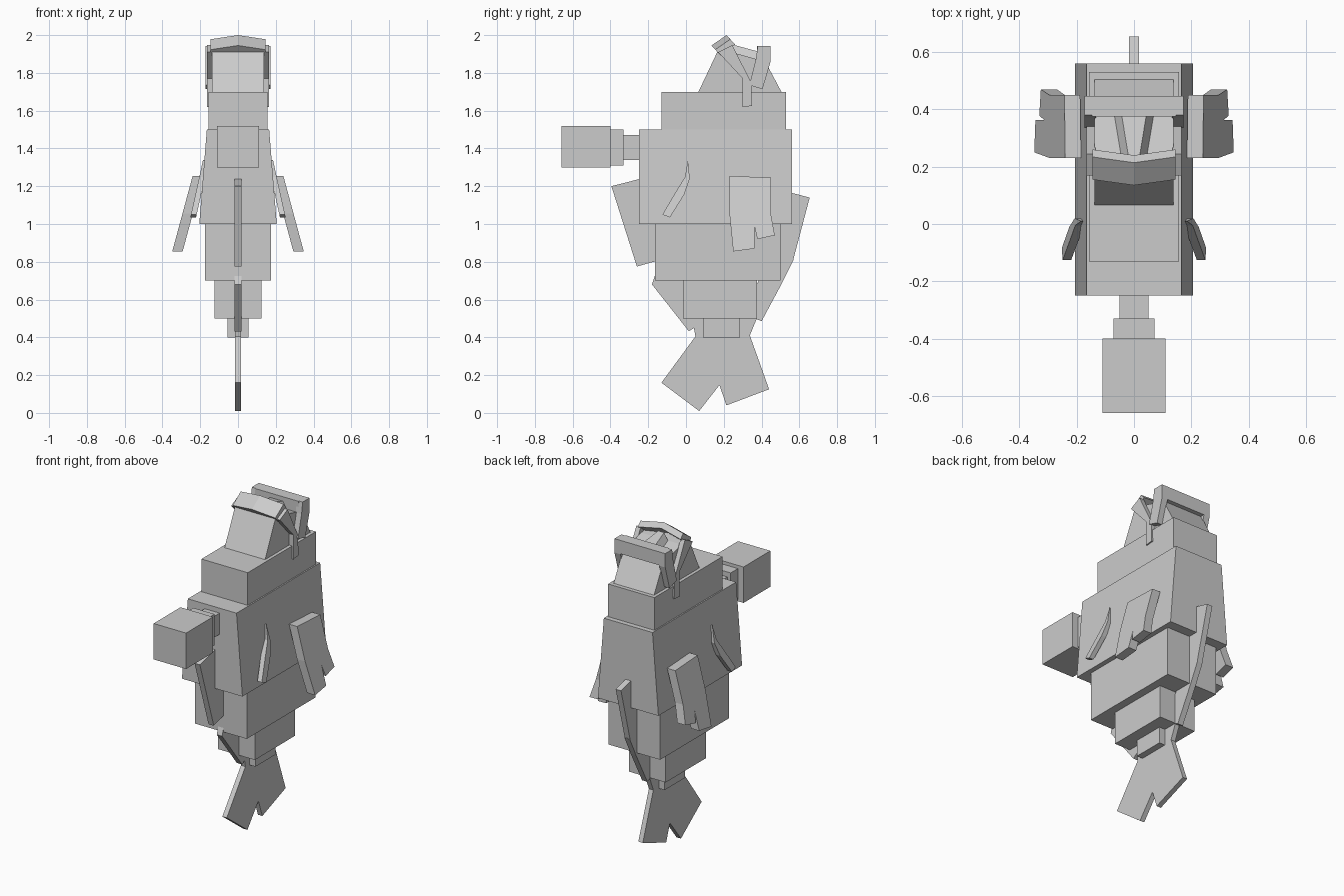
import bpy
import bmesh

cube = bpy.data.objects.get("Cube")
if cube:
    bpy.data.objects.remove(cube, do_unlink=True)

grey = bpy.data.materials.new("plain grey")
grey.use_nodes = True
grey.diffuse_color = (0.6, 0.6, 0.6, 1)
grey.node_tree.nodes["Principled BSDF"].inputs["Base Color"].default_value = grey.diffuse_color


def prism(name, profile, inner, outer, mirror=False, shift=(0, 0)):
    """Extrude a (y, z) profile from x = inner(z) to x = outer(z)."""
    mesh = bpy.data.meshes.new(name)
    bm = bmesh.new()
    a = [bm.verts.new((inner(z), y, z)) for y, z in profile]
    b = [bm.verts.new((outer(z), y + shift[0], z + shift[1])) for y, z in profile]
    bm.faces.new(a)
    bm.faces.new(b[::-1])
    for i in range(len(a)):
        j = (i + 1) % len(a)
        bm.faces.new((a[i], b[i], b[j], a[j]))
    bmesh.ops.recalc_face_normals(bm, faces=bm.faces)
    bm.to_mesh(mesh)
    bm.free()
    mesh.materials.append(grey)
    obj = bpy.data.objects.new(name, mesh)
    bpy.context.collection.objects.link(obj)
    if mirror:
        obj.modifiers.new("Mirror", "MIRROR").use_mirror_merge = False
    return obj


def centred(name, profile, half, slope=0, top=0):
    """Prism across the middle plane, widening by slope below top."""
    def width(z):
        return half + slope * (top - z)
    return prism(name, profile, lambda z: -width(z), width)


def box(name, y0, y1, z0, z1, half, slope=0):
    return centred(name, [(y0, z0), (y1, z0), (y1, z1), (y0, z1)], half, slope, z1)


def paired(name, profile, x, thick, slope=0, top=0):
    """Mirrored slab leaning outward below top."""
    return prism(name, profile, lambda z: x - thick + slope * (top - z),
                 lambda z: x + slope * (top - z), True)


# Stacked body
box("neck", -0.13, 0.53, 1.5, 1.7, 0.157)
box("chest", -0.25, 0.56, 1.0, 1.5, 0.165, 0.08)
box("belly", -0.165, 0.5, 0.7, 1.0, 0.175)
box("lower_belly", -0.015, 0.375, 0.5, 0.7, 0.125)
box("tail_root", 0.09, 0.285, 0.4, 0.5, 0.055)

# Snout
box("snout_base", -0.33, -0.25, 1.34, 1.47, 0.05)
box("snout_middle", -0.4, -0.33, 1.31, 1.5, 0.072)
box("snout_tip", -0.66, -0.4, 1.3, 1.52, 0.11)

# Head with crest
centred("head", [(0.066, 1.7), (0.17, 1.92), (0.24, 1.91), (0.42, 1.86), (0.505, 1.7)], 0.137)
centred("crest", [(0.24, 1.85), (0.24, 1.952), (0.375, 1.915), (0.4, 1.85)], 0.02, 0.6, 1.952)

# Brow bar, rear bar and side straps
prism("brow_bar", [(0.135, 1.945), (0.214, 2.0), (0.24, 1.972), (0.165, 1.912)],
      lambda z: 0, lambda z: 0.145, True, (0.02, -0.022))
box("rear_bar", 0.375, 0.447, 1.86, 1.942, 0.147)
paired("front_strap", [(0.17, 1.91), (0.245, 1.947), (0.345, 1.75), (0.35, 1.625),
                       (0.3, 1.62), (0.3, 1.77)], 0.165, 0.03)
paired("rear_strap", [(0.37, 1.873), (0.38, 1.942), (0.447, 1.942), (0.447, 1.857),
                      (0.405, 1.714), (0.335, 1.735)], 0.172, 0.04)

# Fins along the middle
centred("front_fin", [(-0.2, 1.25), (-0.395, 1.2), (-0.26, 0.775), (-0.1, 0.82)], 0.018)
centred("lower_front_fin", [(-0.14, 0.8), (-0.18, 0.68), (0.015, 0.432), (0.12, 0.5), (0.05, 0.75)], 0.018)
centred("back_fin", [(0.5, 1.18), (0.655, 1.14), (0.565, 0.8), (0.45, 0.82)], 0.018)
centred("lower_back_fin", [(0.46, 0.85), (0.57, 0.81), (0.51, 0.69), (0.4, 0.485), (0.3, 0.53)], 0.018)
centred("tail_fin", [(0.04, 0.46), (0.05, 0.405), (-0.13, 0.16), (0.07, 0.01), (0.177, 0.147),
                     (0.214, 0.04), (0.44, 0.125), (0.338, 0.41), (0.375, 0.5), (0.2, 0.52)], 0.015)

# Side fins
paired("large_side_fin", [(0.23, 1.255), (0.45, 1.245), (0.45, 1.05), (0.47, 0.94), (0.378, 0.92),
                          (0.363, 0.985), (0.363, 0.87), (0.25, 0.855), (0.23, 1.055)],
       0.24, 0.055, 0.27, 1.255)
paired("small_side_fin", [(0.01, 1.34), (0.02, 1.24), (-0.01, 1.155), (-0.085, 1.035),
                          (-0.125, 1.05), (-0.06, 1.16), (-0.005, 1.25)], 0.185, 0.03, 0.22, 1.34)
